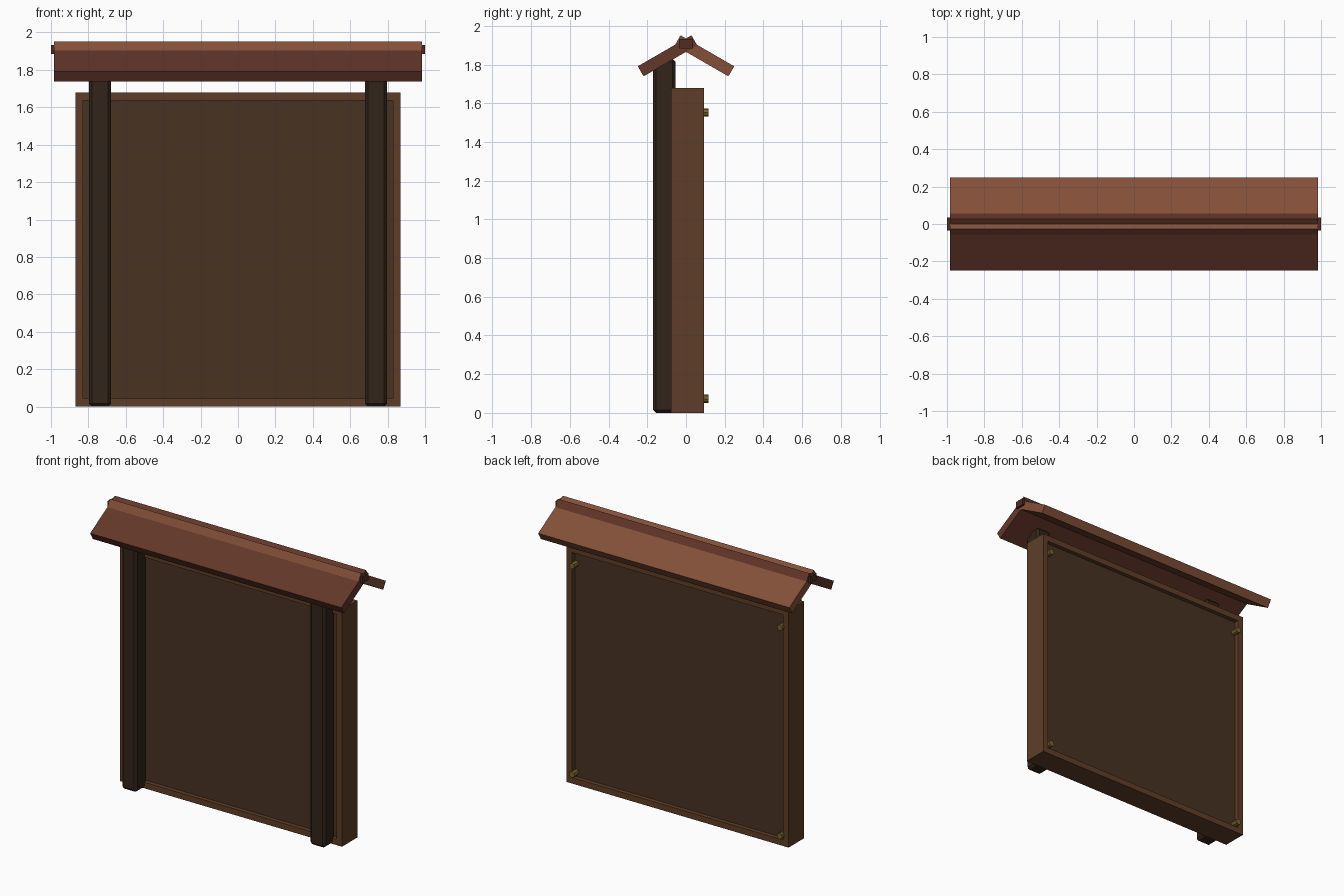
import bpy, bmesh, math
from mathutils import Matrix

if "Cube" in bpy.data.objects:
    bpy.data.objects.remove(bpy.data.objects["Cube"])


def material(name, rgb):
    m = bpy.data.materials.new(name)
    m.diffuse_color = (*rgb, 1)
    m.use_nodes = True
    m.node_tree.nodes["Principled BSDF"].inputs["Base Color"].default_value = m.diffuse_color
    return m


FRAME = material("frame_wood", (0.114, 0.048, 0.021))
PANEL = material("panel_wood", (0.065, 0.032, 0.016))
POST = material("post_wood", (0.032, 0.018, 0.010))
ROOF_A = material("roof_dark", (0.127, 0.038, 0.023))
ROOF_B = material("roof_light", (0.227, 0.080, 0.040))
RIDGE = material("ridge_wood", (0.080, 0.026, 0.017))
BRASS = material("brass", (0.190, 0.127, 0.027))


def finish(name, bm, mat):
    me = bpy.data.meshes.new(name)
    bm.to_mesh(me)
    bm.free()
    me.materials.append(mat)
    ob = bpy.data.objects.new(name, me)
    bpy.context.collection.objects.link(ob)
    return ob


def box(name, loc, size, mat, bevel=0, tilt=0):
    bm = bmesh.new()
    bmesh.ops.create_cube(bm, size=1, matrix=Matrix.Diagonal((*size, 1)))
    if bevel:
        bmesh.ops.bevel(bm, geom=bm.edges[:], offset=bevel, segments=1, affect='EDGES')
    ob = finish(name, bm, mat)
    ob.location = loc
    ob.rotation_euler.x = tilt
    return ob


# Board: block with a shallow recessed panel on front and back
bm = bmesh.new()
bmesh.ops.create_cube(bm, size=1, matrix=Matrix.Translation((0, 0.008, 0.84))
                      @ Matrix.Diagonal((1.74, 0.172, 1.68, 1)))
bm.normal_update()
faces = [f for f in bm.faces if abs(f.normal.y) > 0.9]
for f in faces:
    n = f.normal.copy()
    bmesh.ops.inset_region(bm, faces=[f], thickness=0.06)
    new = bmesh.ops.extrude_face_region(bm, geom=[f])
    if f.is_valid:
        bmesh.ops.delete(bm, geom=[f], context='FACES_ONLY')
    verts = [v for v in new['geom'] if isinstance(v, bmesh.types.BMVert)]
    bmesh.ops.translate(bm, verts=verts, vec=-n * 0.03)
    for g in new['geom']:
        if isinstance(g, bmesh.types.BMFace):
            g.material_index = 1
bmesh.ops.recalc_face_normals(bm, faces=bm.faces[:])
board = finish("framed_board", bm, FRAME)
board.data.materials.append(PANEL)

for s, side in ((-1, "left"), (1, "right")):
    # Chamfered front posts
    box(f"{side}_post", (0.738 * s, -0.112, 0.914), (0.118, 0.118, 1.828), POST, bevel=0.016)
    # Bolt heads on the back
    for z, lvl in ((0.073, "lower"), (1.552, "upper")):
        bm = bmesh.new()
        bmesh.ops.create_cone(bm, cap_ends=True, segments=8, radius1=0.021, radius2=0.021,
                              depth=0.06, matrix=Matrix.Rotation(math.pi / 2, 4, 'X'))
        finish(f"{side}_{lvl}_bolt", bm, BRASS).location = (0.815 * s, 0.085, z)

# Roof slabs crossing at the ridge, and the ridge beam
for s, side, mat in ((-1, "front", ROOF_A), (1, "back", ROOF_B)):
    box(f"{side}_roof", (0, 0.0955 * s, 1.845), (1.97, 0.32, 0.06), mat,
        tilt=-s * math.radians(30))
box("ridge_beam", (0, 0, 1.908), (2.0, 0.07, 0.048), RIDGE)
